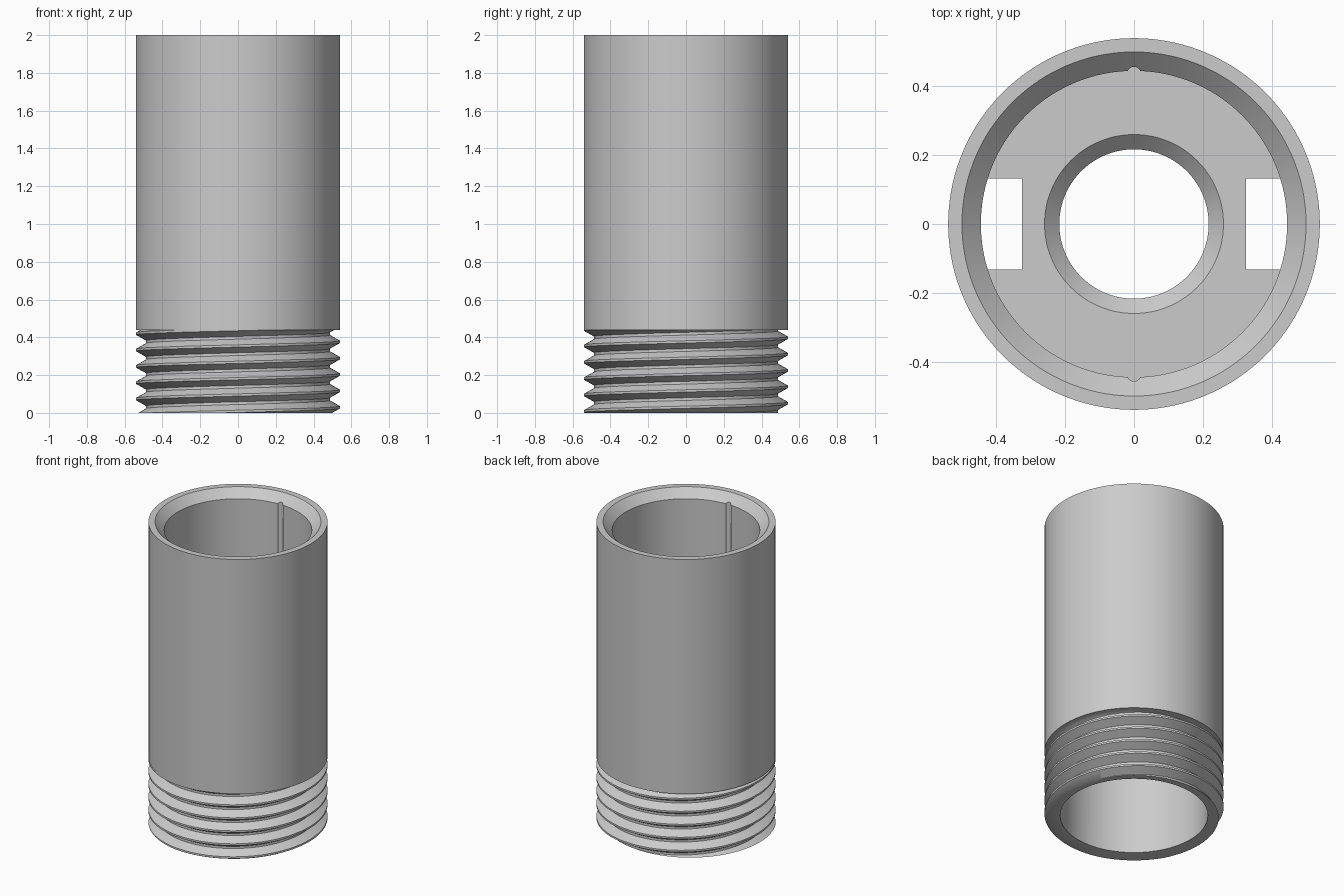
import bpy, bmesh, math

cube = bpy.data.objects.get("Cube")
if cube:
    bpy.data.objects.remove(cube, do_unlink=True)

SEGMENTS = 144
OUTER, BORE, ROOT = 0.54, 0.445, 0.487
THREAD_TOP, PITCH = 0.44, 0.0865
CREST_HALF, FLANK = 0.006, 0.03

grey = bpy.data.materials.new("light grey")
grey.use_nodes = True
colour = (0.6, 0.6, 0.6, 1)
grey.diffuse_color = colour
grey.node_tree.nodes["Principled BSDF"].inputs["Base Color"].default_value = colour


def lathe(name, column):
    """Closed ring made from column(angle), a closed list of (radius, z)."""
    bm = bmesh.new()
    rows = []
    for i in range(SEGMENTS + 1):
        a = math.tau * i / SEGMENTS
        rows.append([bm.verts.new((r * math.cos(a), r * math.sin(a), z))
                     for r, z in column(a)])
    for a, b in zip(rows, rows[1:]):
        for k in range(len(a)):
            n = (k + 1) % len(a)
            bm.faces.new((a[k], b[k], b[n], a[n]))
    bmesh.ops.remove_doubles(bm, verts=bm.verts, dist=1e-5)
    bmesh.ops.dissolve_degenerate(bm, edges=bm.edges, dist=1e-5)
    bmesh.ops.recalc_face_normals(bm, faces=bm.faces)
    mesh = bpy.data.meshes.new(name)
    bm.to_mesh(mesh)
    bm.free()
    mesh.materials.append(grey)
    obj = bpy.data.objects.new(name, mesh)
    bpy.context.collection.objects.link(obj)
    return obj


def activate(obj):
    bpy.ops.object.select_all(action='DESELECT')
    obj.select_set(True)
    bpy.context.view_layer.objects.active = obj


def cut(obj, cutter):
    cutter.hide_render = True
    mod = obj.modifiers.new("cut", 'BOOLEAN')
    mod.operation = 'DIFFERENCE'
    mod.solver = 'EXACT'
    mod.object = cutter
    activate(obj)
    bpy.ops.object.modifier_apply(modifier=mod.name)
    bpy.data.objects.remove(cutter, do_unlink=True)


def thread_radius(z, start):
    d = abs((z - start + PITCH / 2) % PITCH - PITCH / 2)
    t = min(max((d - CREST_HALF) / FLANK, 0), 1)
    return OUTER + (ROOT - OUTER) * t


def body_column(angle):
    # Helical thread, trimmed flat at both ends
    start = 0.03 + PITCH * angle / math.tau
    points = []
    for turn in range(-3, 8):
        for off in (-CREST_HALF - FLANK, -CREST_HALF, CREST_HALF, CREST_HALF + FLANK):
            z = min(max(start + turn * PITCH + off, 0), THREAD_TOP)
            points.append((thread_radius(z, start), z))
    # Plain sleeve, chamfered mouth and bore
    return points + [(OUTER, THREAD_TOP), (OUTER, 2), (0.5, 2), (BORE, 1.945), (BORE, 0)]


# Threaded tube
body = lathe("threaded_tube", body_column)

# Inner partition with a countersunk hole
SHELF_LOW, SHELF_TOP = 0.95, 1.05
shelf = lathe("inner_partition", lambda a: [
    (0.46, SHELF_LOW), (0.46, SHELF_TOP), (0.26, SHELF_TOP),
    (0.217, SHELF_TOP - 0.043), (0.217, SHELF_LOW)])

for side in (-1, 1):
    # Keyway grooves down the front and back of the bore
    bpy.ops.mesh.primitive_cylinder_add(
        vertices=24, radius=0.02, depth=1.1,
        location=(0, side * 0.437, SHELF_TOP + 0.53))
    cut(body, bpy.context.object)
    # Side slots through the partition
    bpy.ops.mesh.primitive_cube_add(size=1, location=(side * 0.425, 0, 1))
    slot = bpy.context.object
    slot.scale = (0.2, 0.264, 0.4)
    bpy.context.view_layer.update()
    cut(shelf, slot)

for obj in (body, shelf):
    activate(obj)
    bpy.ops.object.shade_smooth_by_angle(angle=math.radians(30))
